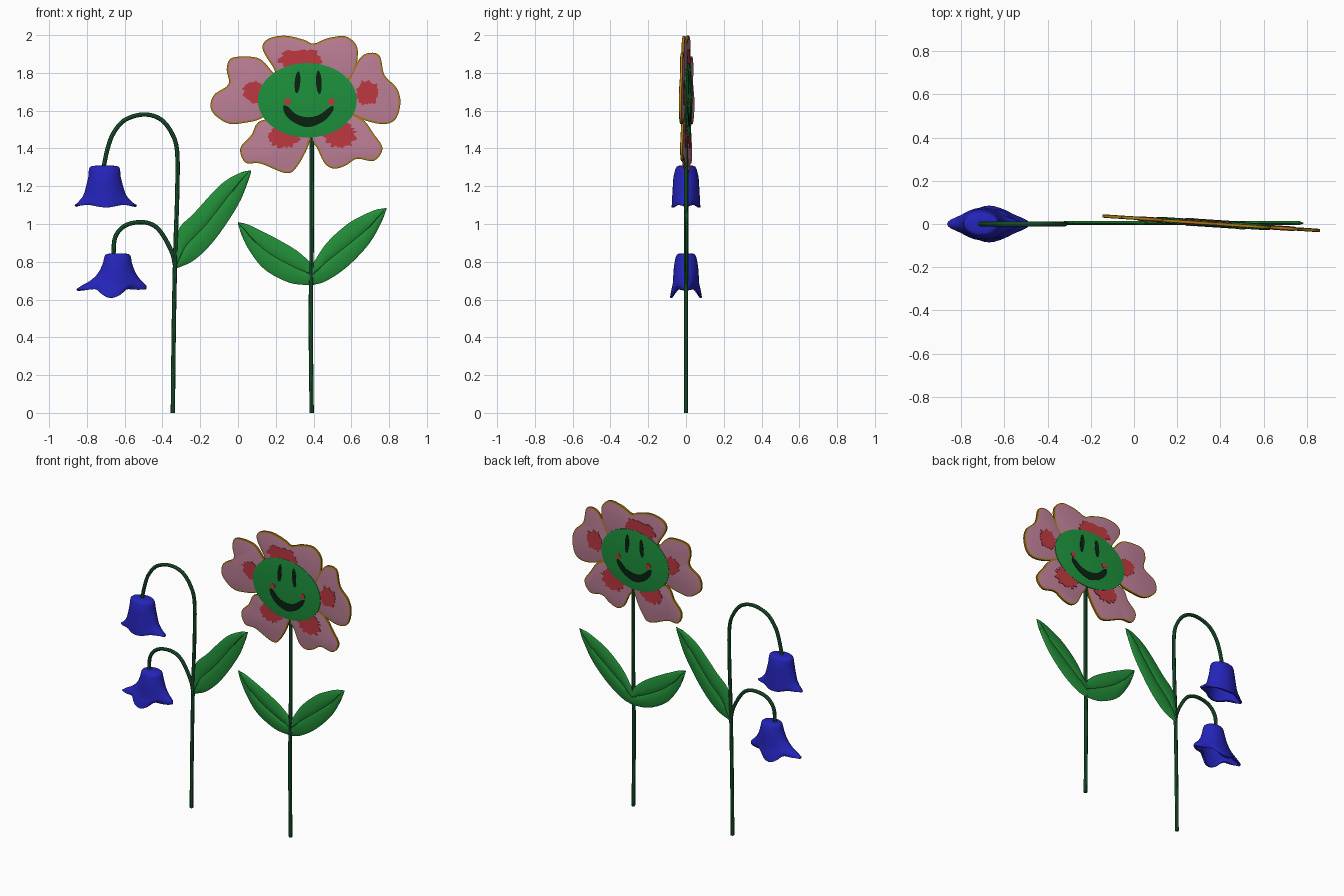
import bpy, bmesh, math, random
from mathutils import Vector

random.seed(4)
if "Cube" in bpy.data.objects:
    bpy.data.objects.remove(bpy.data.objects["Cube"])


def material(name, *rgb):
    m = bpy.data.materials.new(name)
    m.use_nodes = True
    m.diffuse_color = (*rgb, 1)
    m.node_tree.nodes["Principled BSDF"].inputs["Base Color"].default_value = (*rgb, 1)
    return m


STEM = material("stem green", .012, .11, .035)
LEAF = material("leaf green", .016, .27, .04)
FACE = material("face green", .012, .28, .045)
PINK = material("petal pink", .5, .21, .3)
GOLD = material("rim gold", .4, .2, .008)
RED = material("patch red", .5, .04, .05)
DARK = material("face dark", .003, .015, .005)
BLUE = material("bell blue", .018, .018, .5)


def spline(pts, steps=5, closed=False):
    """Smooth path through the points (Catmull-Rom)."""
    p = [Vector(q) for q in pts]
    p = [p[-1]] + p + p[:2] if closed else [2 * p[0] - p[1]] + p + [2 * p[-1] - p[-2]]
    out = []
    for a, b, c, d in zip(p, p[1:], p[2:], p[3:]):
        for i in range(steps):
            t = i / steps
            out.append(b + (c - a) * t / 2 + (a - 2.5 * b + 2 * c - d / 2) * t ** 2
                       + (1.5 * (b - c) + (d - a) / 2) * t ** 3)
    return out if closed else out + [p[-2]]


def finish(name, bm, *mats):
    bmesh.ops.recalc_face_normals(bm, faces=bm.faces)
    me = bpy.data.meshes.new(name)
    bm.to_mesh(me)
    bm.free()
    ob = bpy.data.objects.new(name, me)
    bpy.context.collection.objects.link(ob)
    for m in mats:
        me.materials.append(m)
    return ob


def plate(name, outline, y, thick, mats, rim=.006, dome=.002):
    """Flat slab from an x-z outline, leaning with the flower head."""
    bm = bmesh.new()
    front = bm.faces.new([bm.verts.new((x, y - thick / 2, z)) for x, z in outline])
    ext = bmesh.ops.extrude_face_region(bm, geom=[front], use_keep_orig=True)["geom"]
    bmesh.ops.translate(bm, vec=(0, thick, 0), verts=[v for v in ext if isinstance(v, bmesh.types.BMVert)])
    bmesh.ops.recalc_face_normals(bm, faces=bm.faces)
    caps = [f for f in bm.faces if abs(f.normal.y) > .9]
    if rim:
        bmesh.ops.inset_individual(bm, faces=caps, thickness=rim, depth=dome)
    for f in bm.faces:
        f.material_index = 0 if f in caps else len(mats) - 1
    for v in bm.verts:
        v.co.y += .0265 - .066 * v.co.x
    return finish(name, bm, *mats)


def both_sides(name, outline, y, mat):
    """Thin painted plates on the front and the back."""
    for side, s in (("front", -1), ("back", 1)):
        plate(f"{name}_{side}", outline, s * y, .004, [mat], rim=0)


def ellipse(cx, cz, rx, rz, n=40, tilt=0, jag=0):
    out = []
    for i in range(n):
        a = math.tau * i / n
        k = 1 + random.uniform(-jag, jag)
        z = rz * k * math.sin(a)
        out.append((cx + rx * k * math.cos(a) + tilt * z, cz + z))
    return out


def loft(name, rings, mat):
    bm = bmesh.new()
    rows = [[bm.verts.new(p) for p in r] for r in rings]
    for r, s in zip(rows, rows[1:]):
        for i in range(len(r)):
            j = (i + 1) % len(r)
            bm.faces.new((r[i], r[j], s[j], s[i]))
    bm.faces.new(rows[0])
    return finish(name, bm, mat), rows


def stem(name, pts, radius=.0115):
    cu = bpy.data.curves.new(name, "CURVE")
    cu.dimensions = "3D"
    cu.bevel_depth, cu.bevel_resolution, cu.use_fill_caps = radius, 2, True
    path = spline(pts)
    sp = cu.splines.new("POLY")
    sp.points.add(len(path) - 1)
    for q, (x, z) in zip(sp.points, path):
        q.co = (x, 0, z, 1)
    cu.materials.append(STEM)
    ob = bpy.data.objects.new(name, cu)
    bpy.context.collection.objects.link(ob)


def leaf(name, upper, lower):
    """Lens-section blade with a shallow groove along the midrib."""
    section = [(0, 0), (.08, .006), (.3, .009), (.48, .008), (.5, .0055), (.52, .008), (.7, .009), (.92, .006)]
    section += [(1 - f, -h) for f, h in section]
    rings = []
    for a, b in zip(spline(upper), spline(lower)):
        fade = min(1, (b - a).length / .05)
        rings.append([(a.x + (b.x - a.x) * f, .004 + h * fade, a.y + (b.y - a.y) * f) for f, h in section])
    loft(name, rings, LEAF)


def bell(name, cx, shift, profile, drop, pinch):
    """Hanging bell with four flared lobes; profile rows are z, x radius, y radius."""
    rows = spline(profile, 4)
    rings = []
    for i, (z, rx, ry) in enumerate(rows):
        t = (i / (len(rows) - 1)) ** 3
        ring = []
        for j in range(48):
            a = math.tau * j / 48
            c, s = math.cos(a), math.sin(a)
            lobe = math.cos(4 * a)
            k = 1 - pinch * t * (1 - lobe) / 2
            ring.append((cx + shift * t + rx * k * c, ry * k * s, z - drop * t * s * s * (1 + lobe) / 2))
        rings.append(ring)
    ob, _ = loft(name, rings, BLUE)
    mod = ob.modifiers.new("wall", "SOLIDIFY")
    mod.thickness = .012


# Stems
stem("flower_stem", [(.39, 0), (.385, .5), (.39, .9), (.39, 1.47)])
stem("bell_stem", [(-.345, 0), (-.34, .45), (-.332, .85), (-.322, 1.15), (-.322, 1.38), (-.35, 1.48),
                   (-.41, 1.555), (-.5, 1.58), (-.6, 1.55), (-.66, 1.48), (-.69, 1.4), (-.712, 1.3)])
stem("bell_branch", [(-.333, .78), (-.35, .85), (-.4, .945), (-.45, .995), (-.52, 1.01),
                     (-.6, .99), (-.65, .93), (-.66, .83)])

# Leaves
leaf("bell_leaf", [(-.33, .79), (-.32, .96), (-.23, 1.06), (-.09, 1.21), (.01, 1.27), (.07, 1.285)],
     [(-.325, .765), (-.23, .81), (-.12, .92), (0, 1.1), (.055, 1.23), (.07, 1.28)])
leaf("left_flower_leaf", [(.39, .79), (.31, .86), (.19, .93), (.1, .975), (.05, .998), (0, 1.01)],
     [(.39, .675), (.27, .69), (.14, .76), (.06, .86), (.02, .94), (0, 1)])
leaf("right_flower_leaf", [(.39, .78), (.47, .9), (.58, 1), (.67, 1.05), (.73, 1.075), (.785, 1.085)],
     [(.39, .675), (.47, .7), (.58, .775), (.69, .89), (.755, 1), (.785, 1.075)])

# Petals with gold rims
petals = {
    "top": [(.18, 1.84), (.13, 1.93), (.16, 1.98), (.25, 1.997), (.35, 1.975), (.4, 1.955), (.48, 1.985),
            (.58, 1.99), (.635, 1.91), (.57, 1.75), (.27, 1.73)],
    "right": [(.58, 1.76), (.64, 1.87), (.69, 1.905), (.75, 1.89), (.775, 1.79), (.84, 1.72), (.86, 1.64),
              (.83, 1.55), (.75, 1.53), (.62, 1.57), (.5, 1.65)],
    "left": [(-.05, 1.74), (-.06, 1.82), (-.03, 1.88), (.1, 1.88), (.17, 1.82), (.25, 1.7), (.14, 1.57),
             (.03, 1.535), (-.06, 1.535), (-.14, 1.6), (-.13, 1.68)],
    "lower_left": [(.13, 1.55), (.07, 1.47), (.012, 1.4), (.04, 1.325), (.12, 1.32), (.25, 1.27), (.31, 1.3),
                   (.38, 1.44), (.36, 1.55)],
    "lower_right": [(.38, 1.48), (.42, 1.4), (.46, 1.32), (.51, 1.293), (.57, 1.31), (.63, 1.345), (.72, 1.335),
                    (.765, 1.4), (.72, 1.475), (.65, 1.56), (.5, 1.6)],
}
for i, (side, pts) in enumerate(petals.items()):
    plate(side + "_petal", spline(pts, 5, True), .001 * (i % 3 - 1), .012, [PINK, GOLD], rim=.009)

# Jagged red patches at the petal bases
for side, args in {"top": (.335, 1.87, .115, .055), "left": (.085, 1.7, .06, .055), "right": (.685, 1.695, .062, .065),
                   "lower_left": (.245, 1.46, .08, .055), "lower_right": (.54, 1.47, .085, .065)}.items():
    both_sides(side + "_patch", ellipse(*args, n=44, jag=.16), .0088, RED)

# Smiling face
plate("face_disc", ellipse(.367, 1.655, .262, .197, 56), 0, .024, [FACE], rim=.02, dome=.003)
both_sides("left_eye", ellipse(.428, 1.75, .015, .062, 16, -.05), .0155, DARK)
both_sides("right_eye", ellipse(.315, 1.75, .015, .058, 16, .08), .0155, DARK)
smile = [(.24, 1.625), (.25, 1.58), (.3, 1.535), (.375, 1.513), (.455, 1.545), (.5, 1.595), (.505, 1.625),
         (.48, 1.615), (.43, 1.578), (.37, 1.565), (.31, 1.58), (.265, 1.62)]
both_sides("smile", spline(smile, 4, True), .0155, DARK)
for side, x in (("right", .262), ("left", .495)):
    both_sides(side + "_cheek", ellipse(x, 1.648, .018, .018, 12, jag=.1), .0165, RED)

# Hanging bells
bell("upper_bell", -.707, .007, [(1.31, .04, .03), (1.3, .078, .052), (1.25, .086, .066), (1.2, .098, .07),
                                 (1.15, .115, .073), (1.115, .145, .075), (1.1, .165, .076)], .012, .22)
bell("lower_bell", -.637, -.033, [(.845, .035, .03), (.835, .066, .05), (.79, .078, .062), (.74, .1, .067),
                                  (.7, .135, .07), (.675, .17, .078), (.655, .186, .085)], .045, .32)

# Convert curves and smooth rounded surfaces
bpy.ops.object.select_all(action="SELECT")
bpy.context.view_layer.objects.active = bpy.data.objects["flower_stem"]
bpy.ops.object.convert(target="MESH")
bpy.ops.object.shade_smooth_by_angle(angle=math.radians(40))
